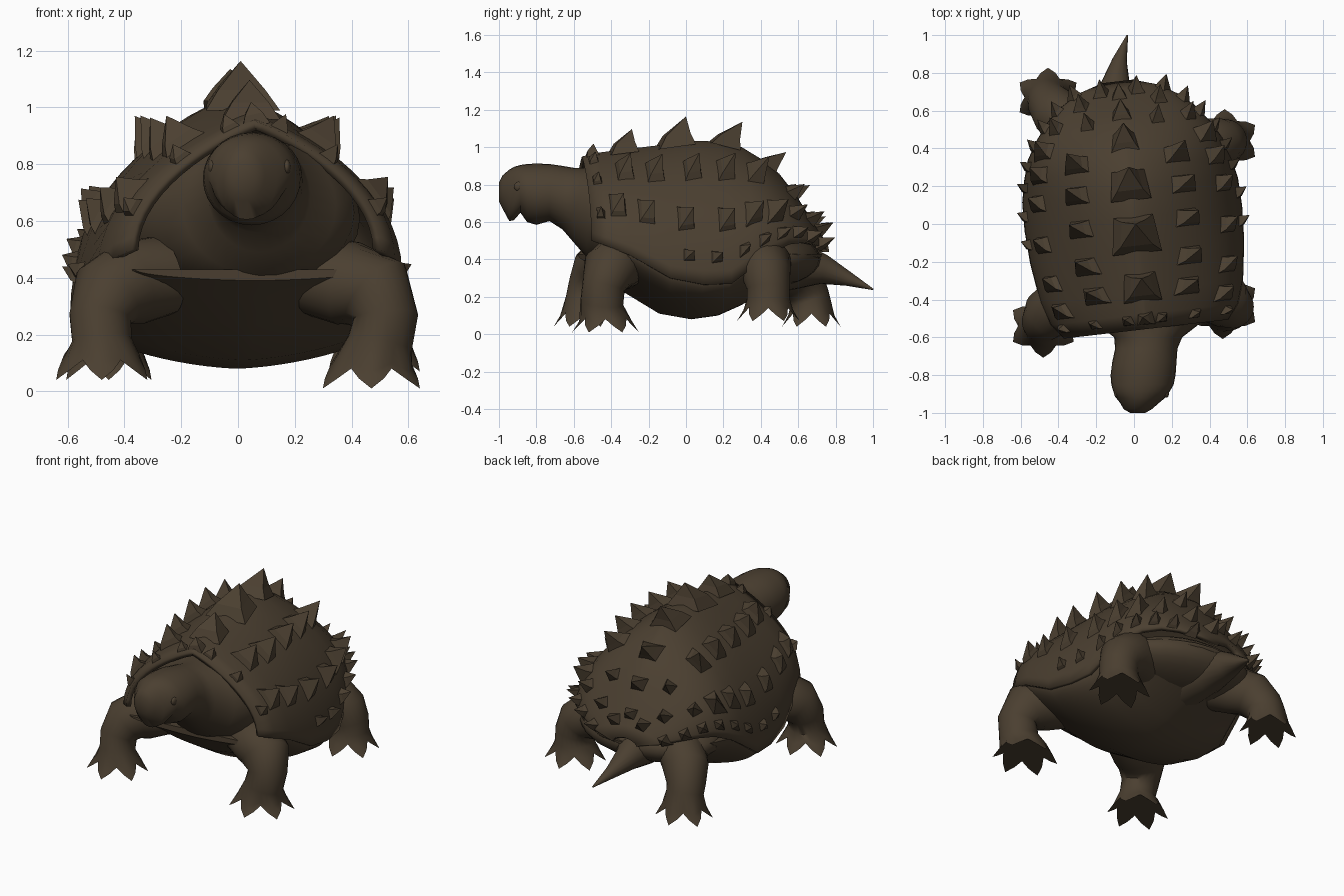
import bpy, bmesh
from math import sin, cos, pi, radians
from mathutils import Vector, Matrix

cube = bpy.data.objects.get("Cube")
if cube:
    bpy.data.objects.remove(cube, do_unlink=True)

# One earthy colour for the whole animal
brown = bpy.data.materials.new("dark_brown")
brown.use_nodes = True
colour = (0.07, 0.05, 0.03, 1)
brown.diffuse_color = colour
shader = next(n for n in brown.node_tree.nodes if n.type == 'BSDF_PRINCIPLED')
shader.inputs["Base Color"].default_value = colour
shader.inputs["Roughness"].default_value = 0.9


def finish(name, bm, smooth_angle=45):
    """Turn a bmesh into a named object."""
    bmesh.ops.recalc_face_normals(bm, faces=bm.faces)
    mesh = bpy.data.meshes.new(name)
    bm.to_mesh(mesh)
    bm.free()
    mesh.materials.append(brown)
    if smooth_angle:
        mesh.shade_smooth()
        mesh.set_sharp_from_angle(angle=radians(smooth_angle))
    obj = bpy.data.objects.new(name, mesh)
    bpy.context.scene.collection.objects.link(obj)
    return obj


def loft(name, rings, closed=True, caps=True, smooth_angle=45):
    """Skin a row of point rings."""
    bm = bmesh.new()
    rows = [[bm.verts.new(p) for p in ring] for ring in rings]
    count = len(rows[0])
    for a, b in zip(rows, rows[1:]):
        for i in range(count if closed else count - 1):
            j = (i + 1) % count
            bm.faces.new((a[i], a[j], b[j], b[i]))
    if caps:
        bm.faces.new(rows[0])
        bm.faces.new(rows[-1])
    return finish(name, bm, smooth_angle)


def circle(centre, side, up, rx, ry, count=24):
    angles = [2 * pi * i / count for i in range(count)]
    return [centre + side * rx * cos(a) + up * ry * sin(a) for a in angles]


def tube_rings(path, count=24):
    """Rings square to a path of (x, y, z, radius)."""
    points = [Vector(p[:3]) for p in path]
    rings, side = [], None
    for i, p in enumerate(points):
        along = (points[min(i + 1, len(points) - 1)] - points[max(i - 1, 0)]).normalized()
        side = side or Vector((0, 1, 0)).cross(along)
        if side.length < 0.1:
            side = Vector((1, 0, 0))
        side = (side - along * side.dot(along)).normalized()
        rings.append(circle(p, side, along.cross(side), path[i][3], path[i][3], count))
    return rings


# Shell stations: y, half width, rim height, top height, belly height
stations = [
    (-.56, .44, .5, .95, .39), (-.48, .5, .47, .97, .33),
    (-.36, .54, .42, .985, .23), (-.15, .57, .3, 1.01, .11),
    (.03, .58, .265, 1.035, .08), (.18, .575, .27, 1.03, .1),
    (.3, .55, .36, 1, .15), (.4, .52, .43, .94, .2),
    (.5, .46, .48, .86, .25), (.59, .39, .49, .745, .3),
    (.66, .31, .48, .635, .34), (.72, .21, .46, .54, .38), (.76, .08, .44, .48, .41)]
turn = Matrix.Rotation(0.115, 3, 'Z')


def station(y):
    y = min(max(y, stations[0][0]), stations[-1][0])
    for a, b in zip(stations, stations[1:]):
        if y <= b[0]:
            f = (y - a[0]) / (b[0] - a[0])
            return [p + (q - p) * f for p, q in zip(a, b)]


def bend(t, power):
    return abs(cos(t)) ** power * (1 if cos(t) > 0 else -1)


def shell_point(y, t):
    y, w, rim, top, _ = station(y)
    power = 1.4 + max(0, -y - .2)
    return turn @ Vector((w * bend(t, power), y, rim + (top - rim) * sin(t)))


def belly_point(y, t):
    y, w, rim, _, low = station(y)
    rim = min(rim + .02, .43)
    return turn @ Vector((w * .97 * bend(t, 1.3), y * .95, rim - (rim - low) * sin(t)))


# Domed shell with a thick edge
arc = [pi * i / 32 for i in range(33)]
shell = loft("shell", [[shell_point(s[0], t) for t in arc] for s in stations],
             closed=False, caps=False)
thick = shell.modifiers.new("thickness", 'SOLIDIFY')
thick.thickness = 0.03
centre_normal = shell.data.polygons[len(shell.data.polygons) // 2].normal
thick.offset = -1 if centre_normal.z > 0 else 1

# Belly plate below the rim
loft("belly", [[belly_point(s[0], t) for t in arc] for s in stations])

# Horny spikes, set in rows over the shell
spikes = bmesh.new()


def spike(y, degrees, length, width, height):
    t, d = radians(degrees), 0.01
    p = shell_point(y, t)
    along = (shell_point(y + d, t) - shell_point(y - d, t)).normalized()
    across = (shell_point(y, t + d) - shell_point(y, t - d)).normalized()
    normal = across.cross(along).normalized()
    if normal.dot(p - Vector((0, 0, .45))) < 0:
        normal.negate()
    tip = p + normal * height + Vector((0, length * .4, width * .2 * abs(cos(t))))
    base = [p + along * length * a + across * width * b - normal * .02
            for a, b in ((-.5, -.5), (.5, -.4), (.5, .4), (-.5, .5))]
    crest = [p + along * length * a + across * width * b + normal * height * .32
             for a, b in ((-.25, -.32), (.42, -.24), (.42, .24), (-.25, .32))]
    low = [spikes.verts.new(v) for v in base]
    mid = [spikes.verts.new(v) for v in crest]
    top = spikes.verts.new(tip)
    for i in range(4):
        j = (i + 1) % 4
        spikes.faces.new((low[i], low[j], mid[j], mid[i]))
        spikes.faces.new((mid[i], mid[j], top))


def pair(y, degrees, *size):
    spike(y, degrees, *size)
    spike(y, 180 - degrees, *size)


for y, size in ((-.34, .85), (-.06, 1.1), (.21, .9), (.44, .65), (.58, .5), (.68, .4)):
    spike(y, 90, .18 * size, .24 * size, .13 * size)
for y in (-.36, -.2, 0, .18, .34):
    pair(y, 53, .1, .18, .095)
for y in (-.42, -.27, -.06, .16, .31, .43):
    pair(y, 27, .1, .17, .065)
for y in (-.05, .1, .25, .36, .46, .55, .63, .7):
    pair(y, 11, .07, .08, .05)
for degrees in (20, 45, 68):
    pair(-.51, degrees, .06, .08, .05)
for y, degrees in ((.54, 57), (.54, 30), (.64, 45), (.7, 60)):
    pair(y, degrees, .08, .09, .06)
spike(-.51, 92, .07, .1, .06)
finish("shell_spikes", spikes, 0)

# Head and neck: y, centre x, half width, bottom, top
head = [
    (-1, .02, .04, .71, .81), (-.98, .02, .075, .67, .85), (-.945, .03, .105, .605, .88),
    (-.92, .035, .13, .61, .895), (-.885, .04, .15, .65, .905), (-.85, .045, .165, .6, .91),
    (-.8, .048, .172, .585, .913), (-.73, .055, .17, .605, .91), (-.66, .065, .165, .56, .9),
    (-.6, .075, .18, .49, .89), (-.53, .075, .27, .41, .89), (-.46, .06, .35, .37, .89),
    (-.3, .03, .4, .34, .88)]
X, Z = Vector((1, 0, 0)), Vector((0, 0, 1))
loft("head_and_neck", [circle(Vector((x, y, (lo + hi) / 2)), X, Z, w, (hi - lo) / 2, 28)
                       for y, x, w, lo, hi in head], smooth_angle=60)


def ball(name, place, size):
    bm = bmesh.new()
    bmesh.ops.create_uvsphere(bm, u_segments=24, v_segments=14, radius=1)
    bmesh.ops.transform(bm, matrix=Matrix.Translation(place) @ Matrix.Diagonal((*size, 1)),
                        verts=bm.verts)
    return finish(name, bm)


for name, x in (("left_eye", .172), ("right_eye", -.092)):
    ball(name, (x, -.89, .79), (.014, .03, .026))

# Soft skin under the back of the shell
ball("rear_skin", (-.04, .41, .4), (.46, .31, .15))


# Legs end in a flat foot with a ring of claws
def leg(name, path, foot, reach):
    rings = tube_rings(path)
    x, y, z = foot
    for drop, claw in ((.6, .08), (0, .32)):
        ring = []
        for i in range(24):
            a = 2 * pi * i / 24
            spread = 1 - abs(i % 4 - 2) / 2
            r = reach * (.82 + spread * claw)
            ring.append(Vector((x + r * cos(a) * 1.05, y + r * sin(a) * .95,
                                z + .1 * drop + .07 * (1 - spread) * (1 - drop))))
        rings.append(ring)
    # Line every ring up with the foot so the skin does not twist
    last = rings[-1]
    for k, ring in enumerate(rings[:-2]):
        c = sum(ring, Vector()) / 24
        flip = ring[::-1]
        options = [r[s:] + r[:s] for r in (ring, flip) for s in range(24)]
        rings[k] = min(options, key=lambda r: sum(
            ((p - c) - (q - Vector(foot))).length_squared for p, q in zip(r, last)))
    loft(name, rings, smooth_angle=50)


leg("front_left_leg", [(.26, -.31, .41, .14), (.39, -.36, .38, .15), (.485, -.41, .345, .145),
                       (.52, -.44, .26, .115), (.5, -.45, .17, .115)], (.47, -.43, .01), .165)
leg("front_right_leg", [(-.26, -.36, .41, .14), (-.38, -.42, .38, .15),
                        (-.46, -.48, .34, .135), (-.485, -.52, .26, .11),
                        (-.48, -.54, .18, .105)], (-.48, -.54, .04), .155)
leg("rear_left_leg", [(.26, .38, .39, .14), (.39, .42, .37, .145), (.46, .43, .32, .13),
                      (.485, .44, .25, .115), (.485, .44, .19, .115)], (.48, .44, .07), .155)
leg("rear_right_leg", [(-.22, .42, .39, .14), (-.33, .51, .37, .145), (-.41, .59, .32, .135),
                       (-.45, .64, .24, .115), (-.455, .66, .19, .11)],
    (-.455, .67, .04), .145)

# Pointed tail
loft("tail", tube_rings([(-.05, .4, .38, .17), (-.08, .58, .37, .135), (-.1, .74, .345, .078),
                         (-.075, .87, .295, .038), (-.035, 1, .24, .004)], 16))
